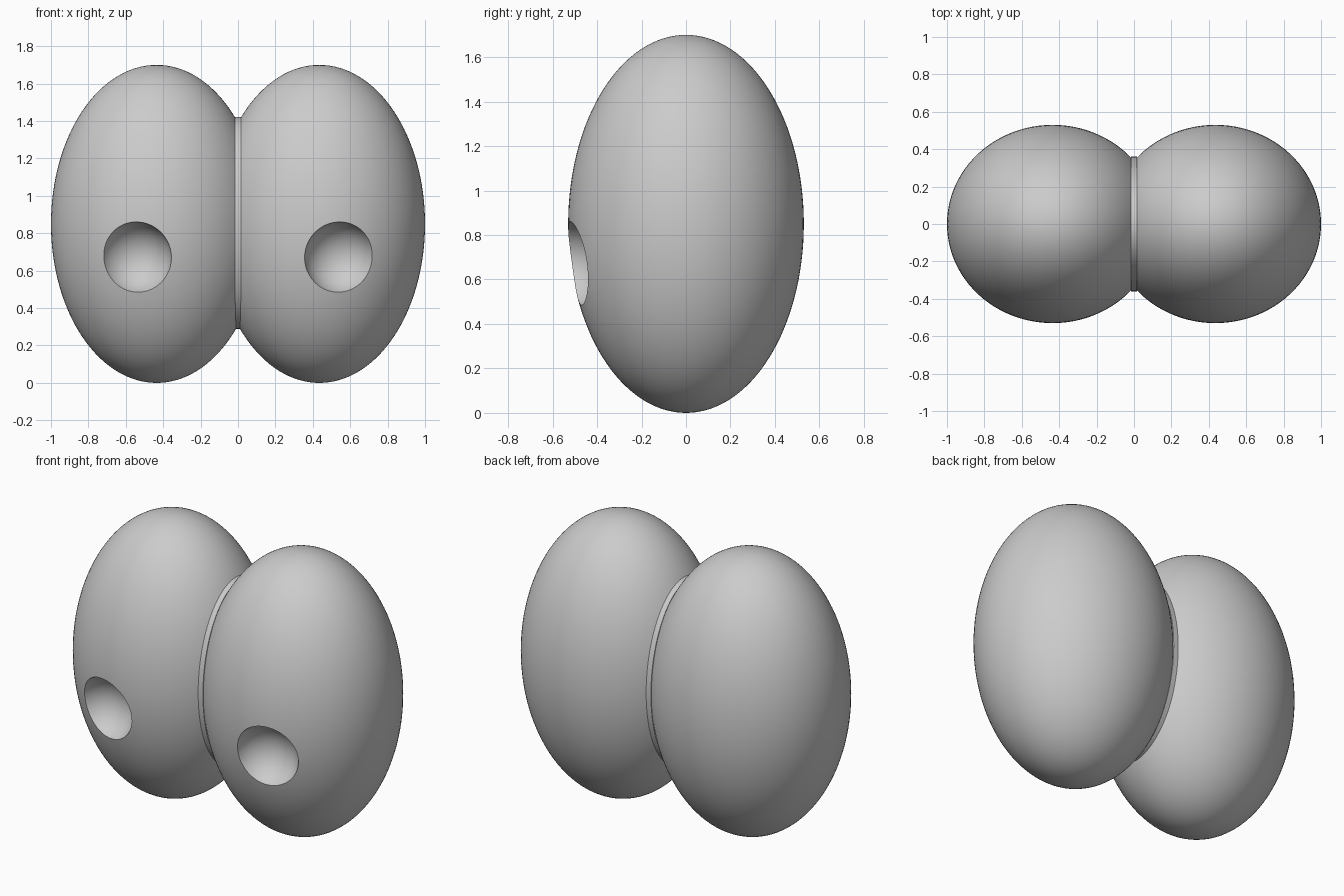
import bpy

if "Cube" in bpy.data.objects:
    bpy.data.objects.remove(bpy.data.objects["Cube"])


def ellipsoid(name, loc, size, segs=96, rings=64):
    bpy.ops.mesh.primitive_uv_sphere_add(segments=segs, ring_count=rings, radius=1, location=loc)
    ob = bpy.context.object
    ob.name = name
    ob.scale = size
    bpy.ops.object.transform_apply(location=True, rotation=True, scale=True)
    return ob


def boolean(target, tool, operation):
    mod = target.modifiers.new(operation.lower(), 'BOOLEAN')
    mod.object = tool
    mod.operation = operation
    mod.solver = 'EXACT'
    bpy.context.view_layer.objects.active = target
    bpy.ops.object.modifier_apply(modifier=mod.name)
    bpy.data.objects.remove(tool, do_unlink=True)


# Twin egg-shaped lobes
body = ellipsoid("twin_lobe_body", (-0.435, 0, 0.85), (0.565, 0.53, 0.85))
right = ellipsoid("right_lobe", (0.435, 0, 0.85), (0.565, 0.53, 0.85))
boolean(body, right, 'UNION')

# Narrow flat band filling the crease between the lobes
bpy.ops.mesh.primitive_cylinder_add(vertices=96, radius=1, depth=0.032,
                                    location=(0, 0, 0.855), rotation=(0, 1.5707963, 0))
band = bpy.context.object
band.name = "crease_band"
band.scale = (0.566, 0.36, 1)
bpy.ops.object.transform_apply(location=True, rotation=True, scale=True)
boolean(body, band, 'UNION')

# Round dimples scooped out of the front
for side in (-1, 1):
    scoop = ellipsoid("dimple_cutter", (side * 0.55, -0.55, 0.665), (0.198, 0.198, 0.198), 48, 32)
    boolean(body, scoop, 'DIFFERENCE')

# Smooth surfaces with crisp rims
bpy.ops.object.select_all(action='DESELECT')
body.select_set(True)
bpy.context.view_layer.objects.active = body
bpy.ops.object.shade_smooth_by_angle(angle=0.6)
